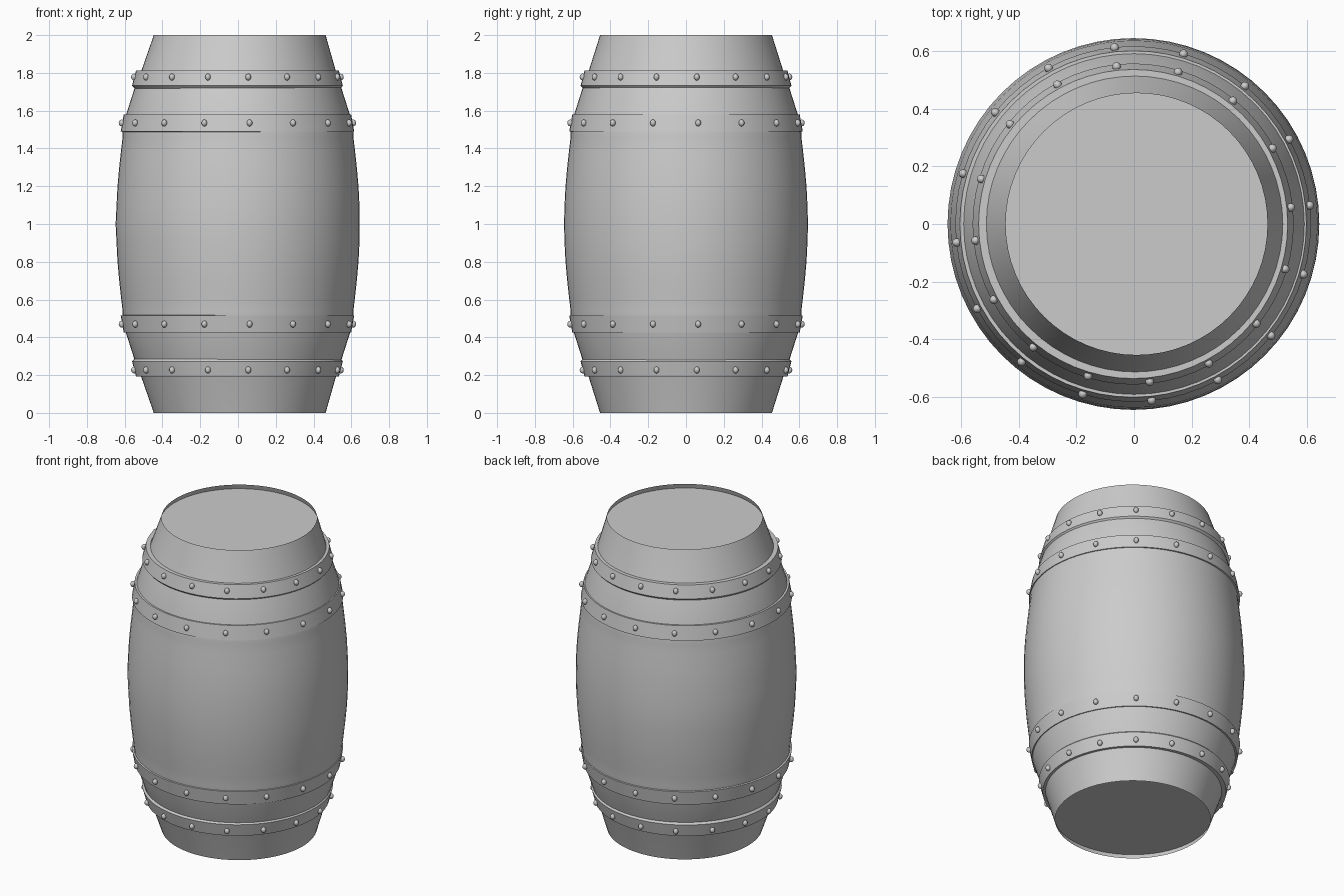
import bpy, bmesh, math
from mathutils import Matrix, Vector

if "Cube" in bpy.data.objects:
    bpy.data.objects.remove(bpy.data.objects["Cube"])

SEG = 64


def finish(bm, name, angle=30):
    bmesh.ops.recalc_face_normals(bm, faces=bm.faces)
    me = bpy.data.meshes.new(name)
    bm.to_mesh(me)
    bm.free()
    ob = bpy.data.objects.new(name, me)
    bpy.context.collection.objects.link(ob)
    bpy.ops.object.select_all(action='DESELECT')
    ob.select_set(True)
    bpy.context.view_layer.objects.active = ob
    bpy.ops.object.shade_smooth_by_angle(angle=math.radians(angle))
    return ob


def revolve(name, pts, closed=False, angle=30):
    """Spin a profile of (radius, z, x offset) points around z."""
    bm = bmesh.new()
    rings = [[bm.verts.new((r * math.cos(2 * math.pi * i / SEG) + dx,
                            r * math.sin(2 * math.pi * i / SEG), z))
              for i in range(SEG)] for r, z, dx in pts]
    pairs = list(zip(rings, rings[1:]))
    if closed:
        pairs.append((rings[-1], rings[0]))
    for a, b in pairs:
        for i in range(SEG):
            j = (i + 1) % SEG
            bm.faces.new((a[i], a[j], b[j], b[i]))
    return finish(bm, name, angle)


# Bulging staves: upper half of the profile mirrored about z = 1
upper = [(0.643, 1.1, 0), (0.638, 1.2, 0), (0.629, 1.3, 0), (0.618, 1.4, 0),
         (0.611, 1.46, 0), (0.610, 1.5, 0), (0.592, 1.58, 0),
         (0.549, 1.715, 0), (0.515, 1.81, 0.003), (0.455, 2.0, 0.009)]
lower = [(r, 2 - z, dx) for r, z, dx in reversed(upper)]
revolve("barrel_body", lower + [(0.646, 1.0, -0.002)] + upper)

# Recessed end lids
for name, z in (("bottom_lid", 0.03), ("top_lid", 1.97)):
    bm = bmesh.new()
    bmesh.ops.create_circle(bm, cap_ends=True, segments=SEG, radius=0.463,
                            matrix=Matrix.Translation((0.008, 0, z)))
    finish(bm, name)

# Hoops (inner/outer profile) and their rows of rivets
hoops = {
    "middle_hoop": ([(0.585, 1.58), (0.602, 1.58), (0.618, 1.49), (0.605, 1.487)],
                    0.616, 1.535),
    "end_hoop": ([(0.510, 1.813), (0.537, 1.813), (0.558, 1.732), (0.540, 1.712)],
                 0.550, 1.778),
}
for name, (prof, rad, rz) in hoops.items():
    for side in ("upper", "lower"):
        def mz(z):
            return z if side == "upper" else 2.005 - z
        revolve(f"{side}_{name}", [(r, mz(z), -0.003) for r, z in prof], True)
        bm = bmesh.new()
        for k in range(16):
            a = math.radians(6 + 22.5 * k)
            pos = Vector((rad * math.cos(a) - 0.003, rad * math.sin(a), mz(rz)))
            bmesh.ops.create_uvsphere(
                bm, u_segments=12, v_segments=8, radius=1,
                matrix=Matrix.Translation(pos) @ Matrix.Rotation(a, 4, 'Z')
                @ Matrix.Diagonal((0.016, 0.015, 0.018, 1)))
        finish(bm, f"{side}_{name}_rivets", 60)
